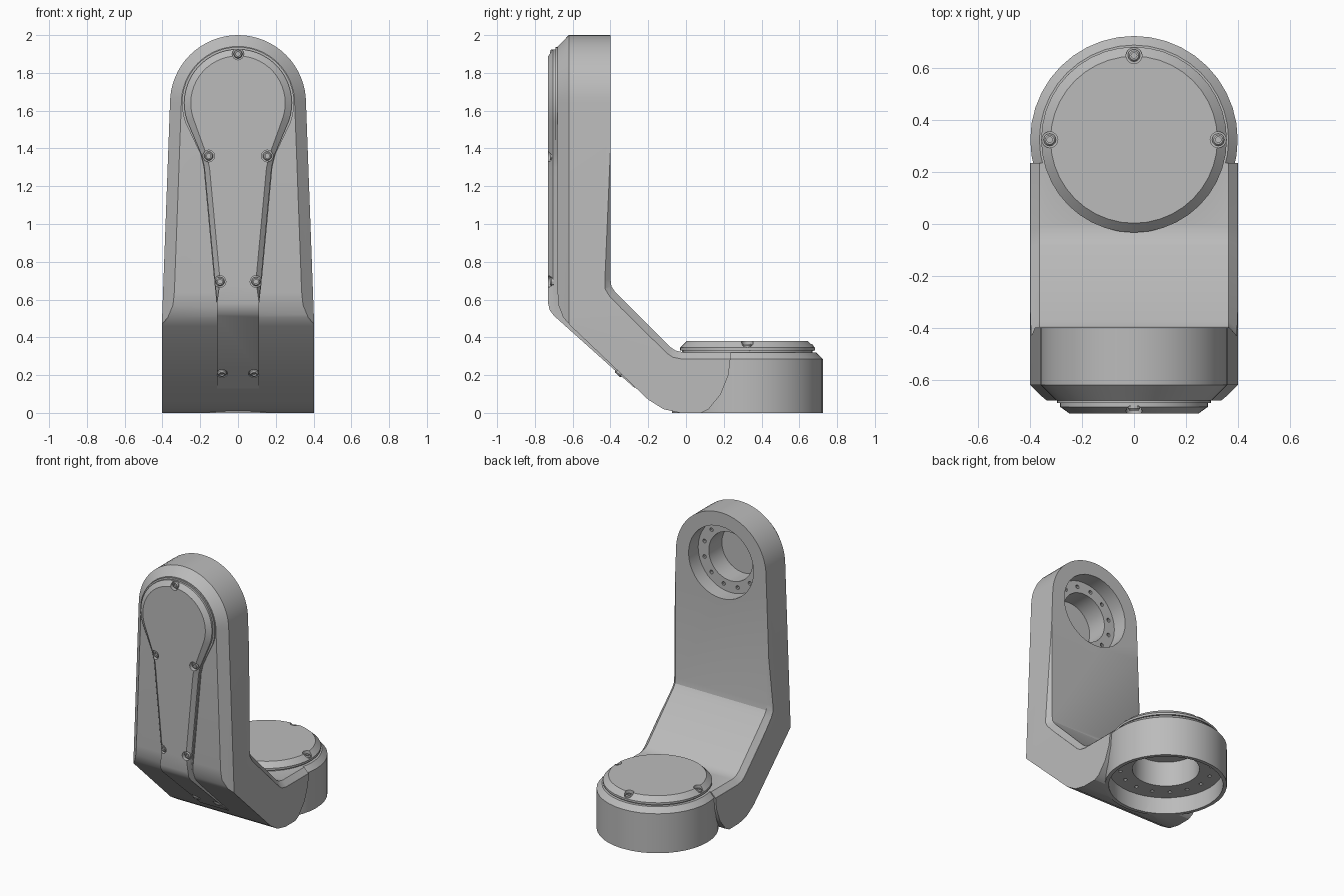
import bpy, bmesh
from math import sin, cos, pi, radians
from mathutils import Vector

if "Cube" in bpy.data.objects:
    bpy.data.objects.remove(bpy.data.objects["Cube"], do_unlink=True)

grey = bpy.data.materials.new("cast grey")
grey.use_nodes = True
grey.diffuse_color = (0.5, 0.5, 0.5, 1)
grey.node_tree.nodes["Principled BSDF"].inputs["Base Color"].default_value = (0.5, 0.5, 0.5, 1)

HEAD_Z = 1.64     # height of the upper joint
FOOT_Y = 0.325    # depth of the lower joint


def add_loft(bm, rings):
    """Skin a stack of equal rings and cap both ends."""
    loops = [[bm.verts.new(p) for p in ring] for ring in rings]
    n = len(loops[0])
    faces = [bm.faces.new((a[i], a[(i + 1) % n], b[(i + 1) % n], b[i]))
             for a, b in zip(loops, loops[1:]) for i in range(n)]
    faces += [bm.faces.new(loops[0]), bm.faces.new(loops[-1])]
    bmesh.ops.recalc_face_normals(bm, faces=faces)


def turned_rings(profile, centre, axis, segments):
    """Rings for a (radius, height) profile turned about an axis."""
    turn = Vector(axis).to_track_quat('Z', 'Y')
    return [[Vector(centre) + turn @ Vector((r * cos(2 * pi * i / segments),
                                            r * sin(2 * pi * i / segments), h))
             for i in range(segments)] for r, h in profile]


def make(name, lofts):
    """One object holding one or more lofted solids."""
    bm = bmesh.new()
    for rings in lofts:
        add_loft(bm, rings)
    mesh = bpy.data.meshes.new(name)
    bm.to_mesh(mesh)
    bm.free()
    mesh.materials.append(grey)
    obj = bpy.data.objects.new(name, mesh)
    bpy.context.collection.objects.link(obj)
    return obj


def turned(name, profile, centre, axis=(0, 0, 1), segments=40):
    return make(name, [turned_rings(profile, centre, axis, segments)])


def combine(obj, tool, operation):
    """Apply a boolean and throw the tool away."""
    bpy.context.view_layer.objects.active = obj
    mod = obj.modifiers.new("combine", 'BOOLEAN')
    mod.operation, mod.object, mod.solver = operation, tool, 'EXACT'
    bpy.ops.object.modifier_apply(modifier=mod.name)
    bpy.data.objects.remove(tool, do_unlink=True)


def smooth(obj):
    bpy.ops.object.select_all(action='DESELECT')
    obj.select_set(True)
    bpy.context.view_layer.objects.active = obj
    bpy.ops.object.shade_smooth_by_angle(angle=radians(25))


def outline(radius, end_angle, sides, y):
    """Mirrored front outline: round head, then points down each side."""
    half = []
    for i in range(17):
        a = radians(90 + (end_angle - 90) * i / 16)
        half.append((radius * cos(a), HEAD_Z + radius * sin(a)))
    half += sides
    return [(x, y, z) for x, z in half] + [(-x, y, z) for x, z in reversed(half[1:])]


# Bent arm: side profile, with the inner edge dropped to form a chamfer
inner_high = [(-.4, 2.1), (-.4, 1.4), (-.4, .71), (-.395, .67), (-.375, .64),
              (-.085, .35), (-.055, .33), (-.01, .32), (.235, .32)]
inner_low = [(-.4, 2.1), (-.4, 1.4), (-.435, .7), (-.432, .655), (-.41, .62),
             (-.1, .315), (-.07, .295), (-.02, .285), (.235, .285)]
outer = [(.225, .2), (.185, .1), (.12, .02), (.08, 0), (-.03, 0), (-.12, .02),
         (-.2, .07), (-.61, .46), (-.65, .505), (-.675, .57), (-.68, .64), (-.68, 2.1)]
stations = [(-.45, inner_low), (-.4, inner_low), (-.365, inner_high),
            (.365, inner_high), (.4, inner_low), (.45, inner_low)]
arm = make("arm_housing", [[[(x, y, z) for y, z in inner + outer] for x, inner in stations]])


def arm_ring(y, d):
    return outline(.36 - d, 0, [(.402 - d, .5), (.402 - d, -.1)], y)


# Trim to the tapered round-topped front with its chamfered edge
combine(arm, make("arm_trim", [[arm_ring(.6, 0), arm_ring(-.62, 0), arm_ring(-.7, .08)]]), 'INTERSECT')

# Round foot housing
foot = turned("foot", [(.4, 0), (.4, .285), (.365, .32)], (0, FOOT_Y, 0))
combine(arm, foot, 'UNION')

# Stepped joint bores, underneath and on the back of the head
up, front = (0, 0, 1), (0, -1, 0)
for centre, axis, profile in (
        ((0, FOOT_Y, 0), up, [(.375, -.1), (.375, .12), (.22, .12), (.22, .305)]),
        ((0, -.4, HEAD_Z), front, [(.26, -.1), (.26, .11), (.175, .11), (.175, .265)])):
    combine(arm, turned("bore", profile, centre, axis), 'DIFFERENCE')

# Bolt holes around each bore
holes = []
for i in range(16):
    a = 2 * pi * i / 16
    holes.append(turned_rings([(.013, .09), (.013, .16)],
                              (.3 * cos(a), FOOT_Y + .3 * sin(a), 0), up, 10))
for i in range(12):
    a = 2 * pi * (i + .5) / 12
    holes.append(turned_rings([(.014, .08), (.014, .15)],
                              (.217 * cos(a), -.4, HEAD_Z + .217 * sin(a)), front, 10))
combine(arm, make("bolt_holes", holes), 'DIFFERENCE')


# Keyhole-shaped front cover that wraps down the slope
def cover_ring(y, d, neck):
    sides = [(.195 - neck, 1.37), (.178 - neck, 1.3), (.122 - neck, .7), (.112, .58), (.112, .05)]
    return outline(.285 - d, -20, sides, y)


cover = make("front_cover", [[cover_ring(-.1, -.012, -.004), cover_ring(-.69, -.012, -.004),
                              cover_ring(-.69, 0, 0), cover_ring(-.705, 0, 0),
                              cover_ring(-.73, .035, .027)]])
cover_side = [(-.73, 2), (-.73, .58), (-.722, .545), (-.7, .515), (-.27, .13),
              (-.27, .16), (-.6, .48), (-.66, .6), (-.66, 2)]
combine(cover, make("cover_trim", [[[(x, y, z) for y, z in cover_side] for x in (-.5, .5)]]), 'INTERSECT')

# Round cap on top of the foot
cap = turned("foot_cap", [(.345, .3), (.345, .33), (.358, .33), (.358, .345), (.322, .38)],
             (0, FOOT_Y, 0))

# Screws recessed in notches
slope = (0, -.67, -.74)
screws = [(cover, (0, -.702, 1.9), front)]
for s in (-1, 1):
    screws += [(cover, (s * .155, -.702, 1.36), front),
               (cover, (s * .095, -.702, .695), front),
               (cover, (s * .085, -.352, .215), slope),
               (cap, (s * .325, FOOT_Y, .347), up)]
screws.append((cap, (0, FOOT_Y + .325, .347), up))
heads = []
for part, place, axis in screws:
    combine(part, turned("notch", [(.031, 0), (.031, .1)], place, axis, 16), 'DIFFERENCE')
    heads.append(turned_rings([(.024, -.02), (.024, .01), (.018, .017), (.011, .017), (.011, .006)],
                              place, axis, 12))
screw_heads = make("screw_heads", heads)

for obj in (arm, cover, cap, screw_heads):
    smooth(obj)
